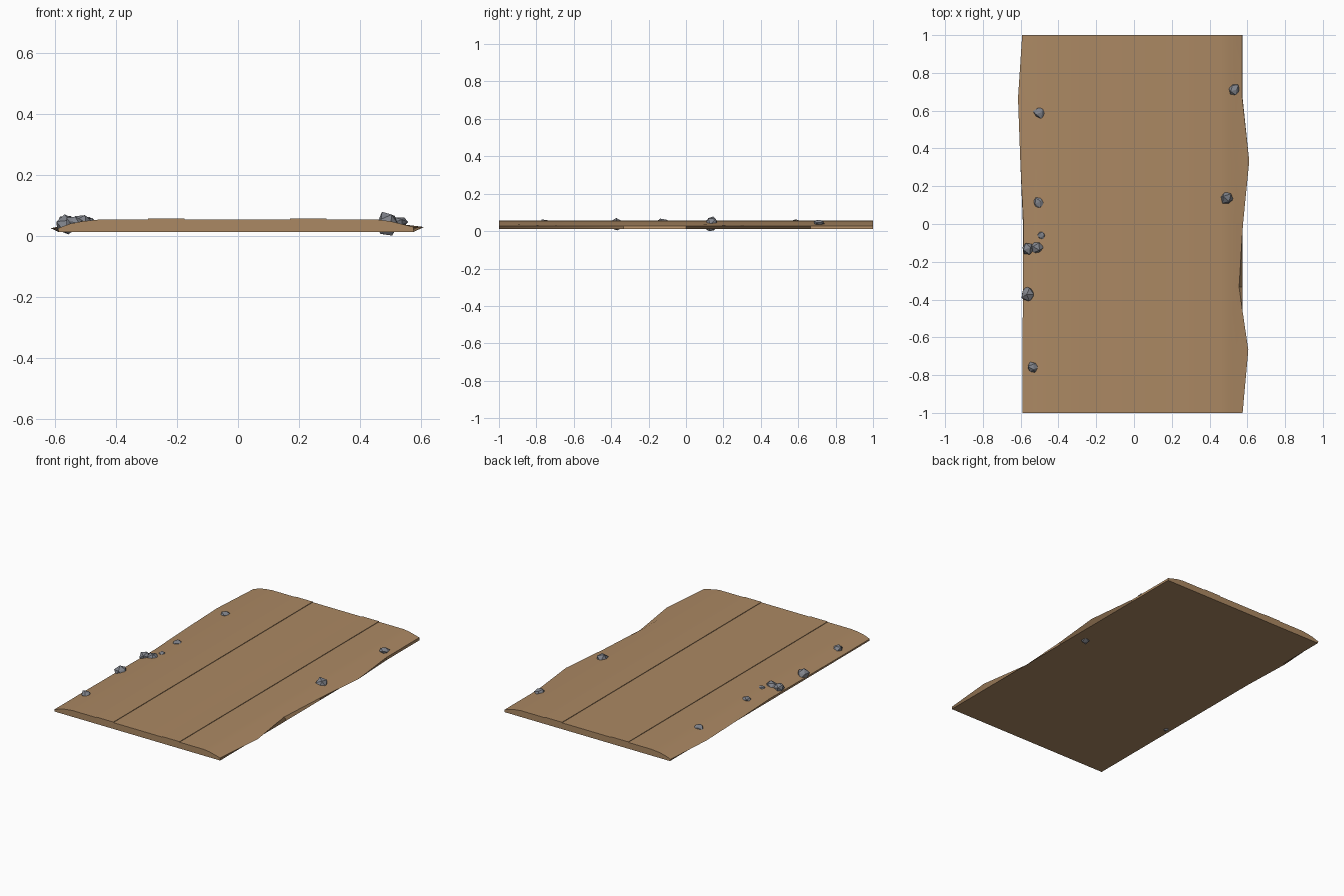
import bpy, bmesh, math, random
from mathutils import Vector, Euler

cube = bpy.data.objects.get("Cube")
if cube:
    bpy.data.objects.remove(cube, do_unlink=True)


def material(name, rgb):
    mat = bpy.data.materials.new(name)
    mat.use_nodes = True
    colour = (*rgb, 1)
    mat.diffuse_color = colour
    mat.node_tree.nodes["Principled BSDF"].inputs["Base Color"].default_value = colour
    return mat


def finish(bm, name, mat, smooth=False):
    bmesh.ops.recalc_face_normals(bm, faces=bm.faces)
    mesh = bpy.data.meshes.new(name)
    bm.to_mesh(mesh)
    bm.free()
    mesh.materials.append(mat)
    obj = bpy.data.objects.new(name, mesh)
    bpy.context.collection.objects.link(obj)
    if smooth:
        bpy.ops.object.select_all(action='DESELECT')
        obj.select_set(True)
        bpy.context.view_layer.objects.active = obj
        bpy.ops.object.shade_smooth_by_angle(angle=math.radians(30))
    return obj


dirt = material("packed_dirt", (0.41, 0.248, 0.125))
stone = material("grey_stone", (0.22, 0.23, 0.26))

# Dirt slab: straight base, wandering rims, rounded shoulders
BASE_Z, TOP_Z = 0.012, 0.052
LEFT_BASE, RIGHT_BASE = 0.575, -0.588
left_rim = [0.575, 0.605, 0.556, 0.577, 0.61, 0.573, 0.573]
right_rim = [-0.59, -0.59, -0.588, -0.585, -0.602, -0.614, -0.592]
bm = bmesh.new()
rings = []
for i, (lx, rx) in enumerate(zip(left_rim, right_rim)):
    y = -1 + i / 3
    profile = [(RIGHT_BASE, BASE_Z), (rx, 0.024), (-0.55, 0.039), (-0.51, 0.047),
               (-0.46, TOP_Z), (0.46, TOP_Z), (0.50, 0.047), (0.54, 0.037),
               (lx, 0.028), (LEFT_BASE, BASE_Z)]
    rings.append([bm.verts.new((x, y, z)) for x, z in profile])
for a, b in zip(rings, rings[1:]):
    for j in range(len(a)):
        k = (j + 1) % len(a)
        bm.faces.new((a[j], a[k], b[k], b[j]))
bm.faces.new(rings[0])
bm.faces.new(rings[-1])
finish(bm, "path_slab", dirt, smooth=True)

# Two slightly raised wheel tracks
for side, x in (("right", -0.235), ("left", 0.23)):
    bm = bmesh.new()
    bmesh.ops.create_cube(bm, size=1)
    for v in bm.verts:
        v.co = Vector((x + v.co.x * 0.12, v.co.y * 2, 0.052 + v.co.z * 0.007))
    finish(bm, side + "_wheel_track", dirt)

# Faceted stones scattered along the edges: x, y, radius, bottom, top
stones = [
    (-0.50, 0.59, 0.034, 0.025, 0.061),
    (-0.505, 0.115, 0.031, 0.025, 0.060),
    (-0.49, -0.06, 0.023, 0.035, 0.057),
    (-0.515, -0.125, 0.037, 0.012, 0.067),
    (-0.56, -0.13, 0.036, 0.013, 0.064),
    (-0.562, -0.37, 0.040, 0.004, 0.070),
    (-0.535, -0.76, 0.032, 0.015, 0.062),
    (0.53, 0.71, 0.032, 0.028, 0.060),
    (0.49, 0.135, 0.040, 0.0, 0.078),
]
random.seed(4)
for n, (x, y, r, low, high) in enumerate(stones, 1):
    bm = bmesh.new()
    bmesh.ops.create_icosphere(bm, subdivisions=1, radius=1)
    turn = Euler([random.uniform(0, 6) for _ in range(3)]).to_matrix()
    for v in bm.verts:
        v.co = turn @ v.co * random.uniform(0.85, 1.12)
    zmin = min(v.co.z for v in bm.verts)
    zmax = max(v.co.z for v in bm.verts)
    for v in bm.verts:
        t = (v.co.z - zmin) / (zmax - zmin)
        v.co = Vector((x + v.co.x * r, y + v.co.y * r, low + t * (high - low)))
    finish(bm, "edge_stone_%d" % n, stone)
